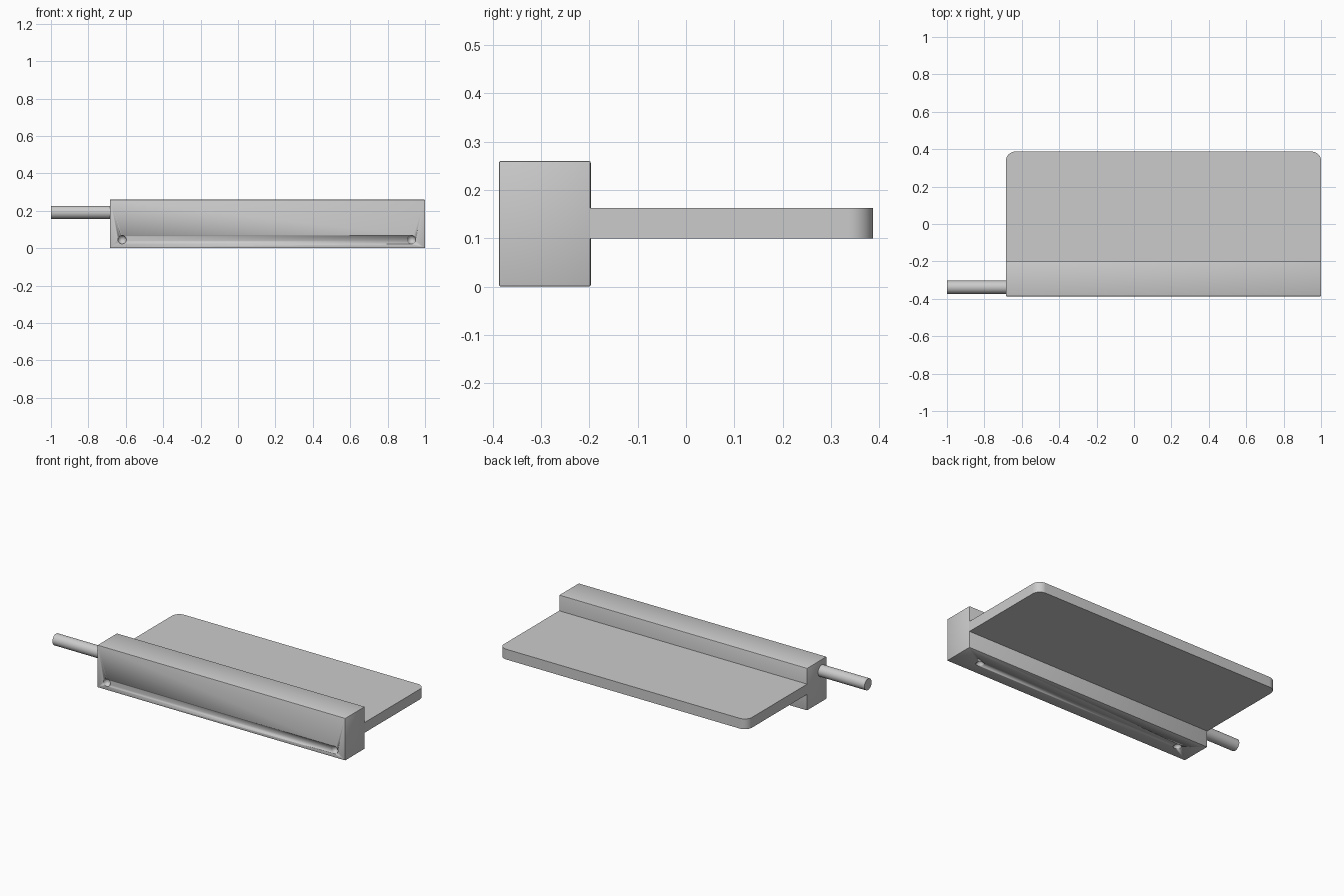
import bpy
import bmesh
from math import cos, sin, pi, radians
from mathutils import Matrix, Vector

if "Cube" in bpy.data.objects:
    bpy.data.objects.remove(bpy.data.objects["Cube"])

X0, X1 = -0.685, 1.0      # body ends
Y0, Y1 = -0.387, -0.197   # spine front and back
HEIGHT = 0.26


def finish(bm, name, smooth=False):
    bmesh.ops.recalc_face_normals(bm, faces=bm.faces)
    mesh = bpy.data.meshes.new(name)
    bm.to_mesh(mesh)
    bm.free()
    obj = bpy.data.objects.new(name, mesh)
    bpy.context.collection.objects.link(obj)
    if smooth:
        bpy.ops.object.select_all(action='DESELECT')
        obj.select_set(True)
        bpy.context.view_layer.objects.active = obj
        bpy.ops.object.shade_smooth_by_angle(angle=radians(35))
    return obj


# Spine block with finely eased edges
bm = bmesh.new()
size = Vector((X1 - X0, Y1 - Y0, HEIGHT))
centre = Vector(((X0 + X1) / 2, (Y0 + Y1) / 2, HEIGHT / 2))
bmesh.ops.create_cube(bm, size=1, matrix=Matrix.Translation(centre) @ Matrix.Diagonal((*size, 1)))
bmesh.ops.bevel(bm, geom=bm.edges[:], offset=0.004, segments=2, profile=0.5, affect='EDGES')
block = finish(bm, "spine_block", True)

# Round dimples: two in the front face, two in the underside
bm = bmesh.new()
for pos in [(-0.62, Y0, 0.046), (0.927, Y0, 0.046),
            (-0.557, -0.298, 0), (0.841, -0.298, 0)]:
    bmesh.ops.create_uvsphere(bm, u_segments=24, v_segments=12, radius=0.023,
                              matrix=Matrix.Translation(pos))
for f in bm.faces:
    f.smooth = True
cutter = finish(bm, "dimple_cutter")
cutter.hide_render = True
cutter.hide_set(True)
cut = block.modifiers.new("dimples", 'BOOLEAN')
cut.operation = 'DIFFERENCE'
cut.solver = 'EXACT'
cut.object = cutter

# Flat plate with rounded rear corners
R, Y_BACK, Z0, Z1 = 0.05, 0.387, 0.1, 0.163
outline = [(X0, Y1 - 0.01), (X1, Y1 - 0.01)]
for cx, start in [(X1 - R, 0), (X0 + R, pi / 2)]:
    for i in range(13):
        a = start + i * pi / 24
        outline.append((cx + R * cos(a), Y_BACK - R + R * sin(a)))
bm = bmesh.new()
face = bm.faces.new([bm.verts.new((x, y, Z0)) for x, y in outline])
top = bmesh.ops.extrude_face_region(bm, geom=[face], use_keep_orig=True)
bmesh.ops.translate(bm, vec=(0, 0, Z1 - Z0),
                    verts=[v for v in top["geom"] if isinstance(v, bmesh.types.BMVert)])
finish(bm, "flat_plate", True)

# Rod leaving the left end
bm = bmesh.new()
x_in = X0 + 0.01
bmesh.ops.create_cone(
    bm, cap_ends=True, segments=40, radius1=0.035, radius2=0.035, depth=x_in + 1,
    matrix=Matrix.Translation(((x_in - 1) / 2, -0.338, 0.192)) @ Matrix.Rotation(pi / 2, 4, 'Y'))
finish(bm, "side_rod", True)
